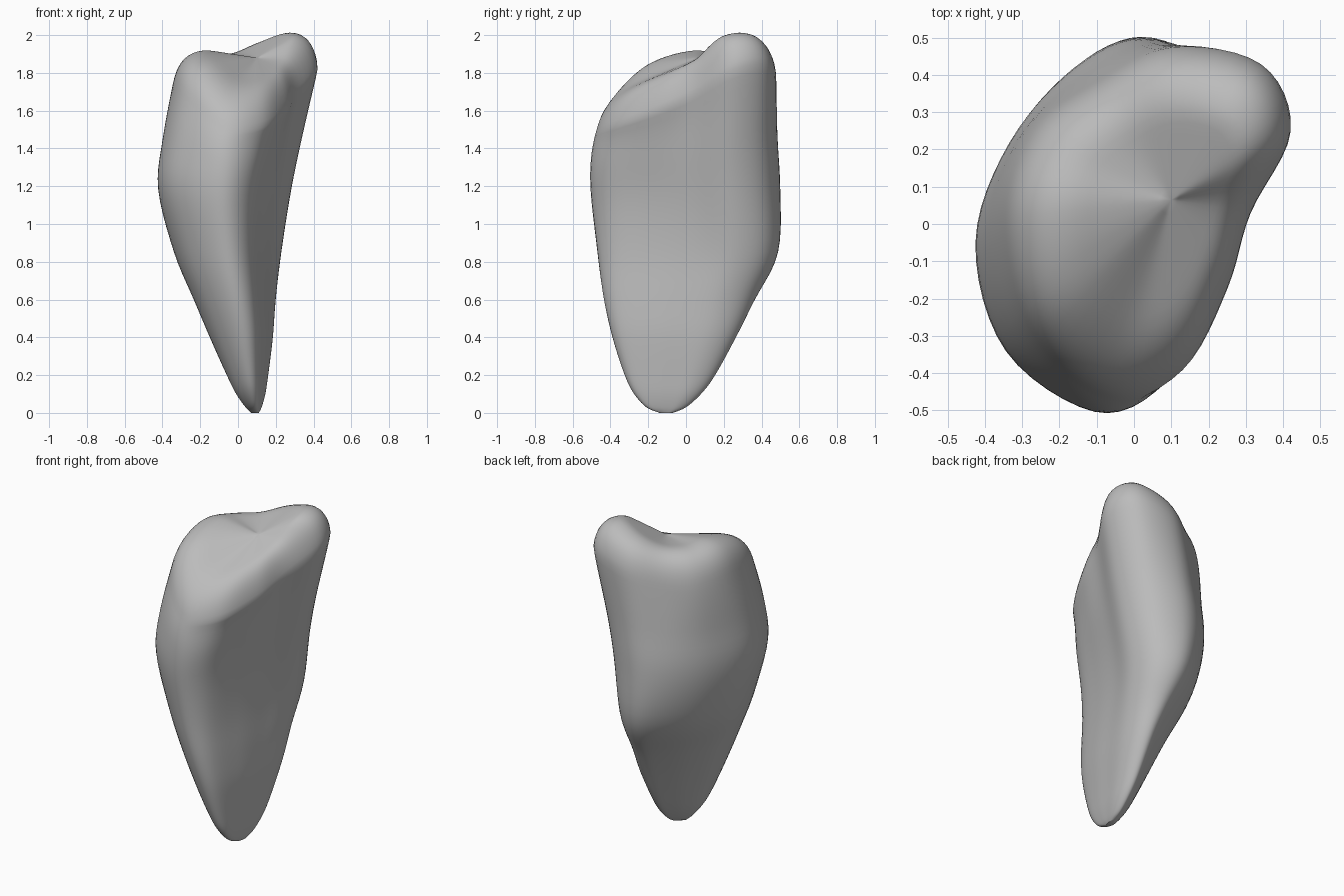
import bpy
import bmesh
import math
from mathutils import Vector

if "Cube" in bpy.data.objects:
    bpy.data.objects.remove(bpy.data.objects["Cube"], do_unlink=True)

SEGMENTS = 66
STEPS = 5
CENTRE = Vector((.1, .065, 1.88))
ROUNDING = .18
LEAN = .07
SHOULDER = .38

# Cross-section outlines, counter-clockwise from the front
LOW = [(0, -.385), (.09, -.36), (.14, -.2), (.165, -.05), (.185, .11), (.16, .22),
       (.1, .265), (.02, .2), (-.08, .08), (-.15, -.08), (-.11, -.28)]
MIDDLE = [(-.11, -.5), (.05, -.43), (.14, -.2), (.21, .03), (.28, .24), (.21, .42),
          (.02, .5), (-.16, .42), (-.33, .22), (-.42, -.05), (-.34, -.34)]
HIGH = [(-.07, -.47), (.13, -.39), (.25, -.17), (.31, .03), (.42, .25), (.34, .43),
        (.1, .475), (-.1, .38), (-.27, .25), (-.345, .02), (-.28, -.28)]
# Height of the rim corner above each outline point
CREST = [1.68, 1.69, 1.77, 1.86, 2, 2.03, 1.97, 1.91, 1.905, 1.925, 1.86]

# Body extents: height, left and right edge, front and back edge
EXTENTS = [(0, .07, .11, -.14, -.07), (.03, .04, .125, -.21, 0),
           (.1, -.01, .145, -.275, .08), (.2, -.06, .16, -.325, .155),
           (.4, -.15, .185, -.39, .265), (.6, -.235, .2, -.435, .365),
           (.85, -.34, .23, -.47, .49), (1.2, -.425, .285, -.505, .5),
           (1.5, -.4, .345, -.505, .485), (1.87, -.345, .425, -.477, .478)]


def spline(rows, i, t, closed=False):
    """Smooth curve through rows of numbers, between row i and the next."""
    n = len(rows)
    pick = (lambda k: rows[k % n]) if closed else (lambda k: rows[max(0, min(n - 1, k))])
    return [b + t / 2 * (c - a + t * (2 * a - 5 * b + 4 * c - d + t * (3 * (b - c) + d - a)))
            for a, b, c, d in zip(pick(i - 1), pick(i), pick(i + 1), pick(i + 2))]


def closed_ring(rows):
    """Resample a closed outline to the full number of segments."""
    per = SEGMENTS // len(rows)
    return [spline(rows, i, k / per, True) for i in range(len(rows)) for k in range(per)]


def ease(t):
    t = max(0, min(1, t))
    return t * t * (3 - 2 * t)


def blend(first, second, t):
    return [[a + (b - a) * t for a, b in zip(p, q)] for p, q in zip(first, second)]


def fit(value, lo, hi, new_lo, new_hi):
    return new_lo + (value - lo) / (hi - lo) * (new_hi - new_lo)


low, middle, high = map(closed_ring, (LOW, MIDDLE, HIGH))
crest = [row[0] for row in closed_ring([(h,) for h in CREST])]
keel, waist = EXTENTS[-4][0], EXTENTS[-3][0]
top = EXTENTS[-1][0]


def body_ring(z, x0, x1, y0, y1):
    """One cross-section fitted to its extents, bent up to the crest."""
    if z < waist:
        outline = blend(low, middle, ease((z - .4) / (waist - .4)))
    else:
        outline = blend(middle, high, ease((z - waist) / (top - waist)))
    xs, ys = zip(*outline)
    bend = max(0, (z - keel) / (top - keel)) ** 2
    return [Vector((fit(x, min(xs), max(xs), x0, x1),
                    fit(y, min(ys), max(ys), y0, y1),
                    z + (rim - ROUNDING - top) * bend))
            for (x, y), rim in zip(outline, crest)]


def towards_centre(point, amount, height):
    """Slide a point towards the centre, keeping it at the given height."""
    moved = point.lerp(CENTRE, amount)
    moved.z = height
    return moved


def shoulder_point(p):
    """Inner end of the rim: high parts stay full, low parts slope up."""
    fall = SHOULDER / 3 if p.z > CENTRE.z else SHOULDER
    return towards_centre(p, SHOULDER, p.z + (CENTRE.z - p.z) * fall)


# Tapered body
rings = []
for i in range(len(EXTENTS) - 1):
    rings += [body_ring(*spline(EXTENTS, i, k / STEPS)) for k in range(STEPS)]
rings.append(body_ring(*EXTENTS[-1]))

# Rounded rim, curving from the wall over the corner towards the centre
outer = rings[-1]
corner = [towards_centre(p, LEAN, rim) for p, rim in zip(outer, crest)]
shoulder = [shoulder_point(c) for c in corner]
for k in range(1, 11):
    t = k / 10
    rings.append([p.lerp(c, t).lerp(c.lerp(s, t), t)
                  for p, c, s in zip(outer, corner, shoulder)])

# Saddle-shaped top running in to the centre
for k in range(1, 8):
    rings.append([s.lerp(CENTRE, k / 8) for s in shoulder])

bm = bmesh.new()
loops = [[bm.verts.new(p) for p in ring] for ring in rings]
for a, b in zip(loops, loops[1:]):
    for i in range(SEGMENTS):
        j = (i + 1) % SEGMENTS
        bm.faces.new((a[i], a[j], b[j], b[i]))
bm.faces.new(loops[0][::-1])
hub = bm.verts.new(CENTRE)
for i in range(SEGMENTS):
    bm.faces.new((loops[-1][i], loops[-1][(i + 1) % SEGMENTS], hub))
# Relax the surface a little
for _ in range(2):
    bmesh.ops.smooth_vert(bm, verts=[v for ring in loops[8:] for v in ring], factor=.4,
                          use_axis_x=True, use_axis_y=True, use_axis_z=True)
bmesh.ops.recalc_face_normals(bm, faces=bm.faces)
mesh = bpy.data.meshes.new("tapered_body")
bm.to_mesh(mesh)
bm.free()

body = bpy.data.objects.new("tapered_body", mesh)
bpy.context.collection.objects.link(body)

grey = bpy.data.materials.new("plain grey")
grey.use_nodes = True
colour = (.5, .5, .5, 1)
grey.diffuse_color = colour
grey.node_tree.nodes["Principled BSDF"].inputs["Base Color"].default_value = colour
mesh.materials.append(grey)

bpy.context.view_layer.objects.active = body
body.select_set(True)
bpy.ops.object.shade_smooth_by_angle(angle=math.radians(50))
